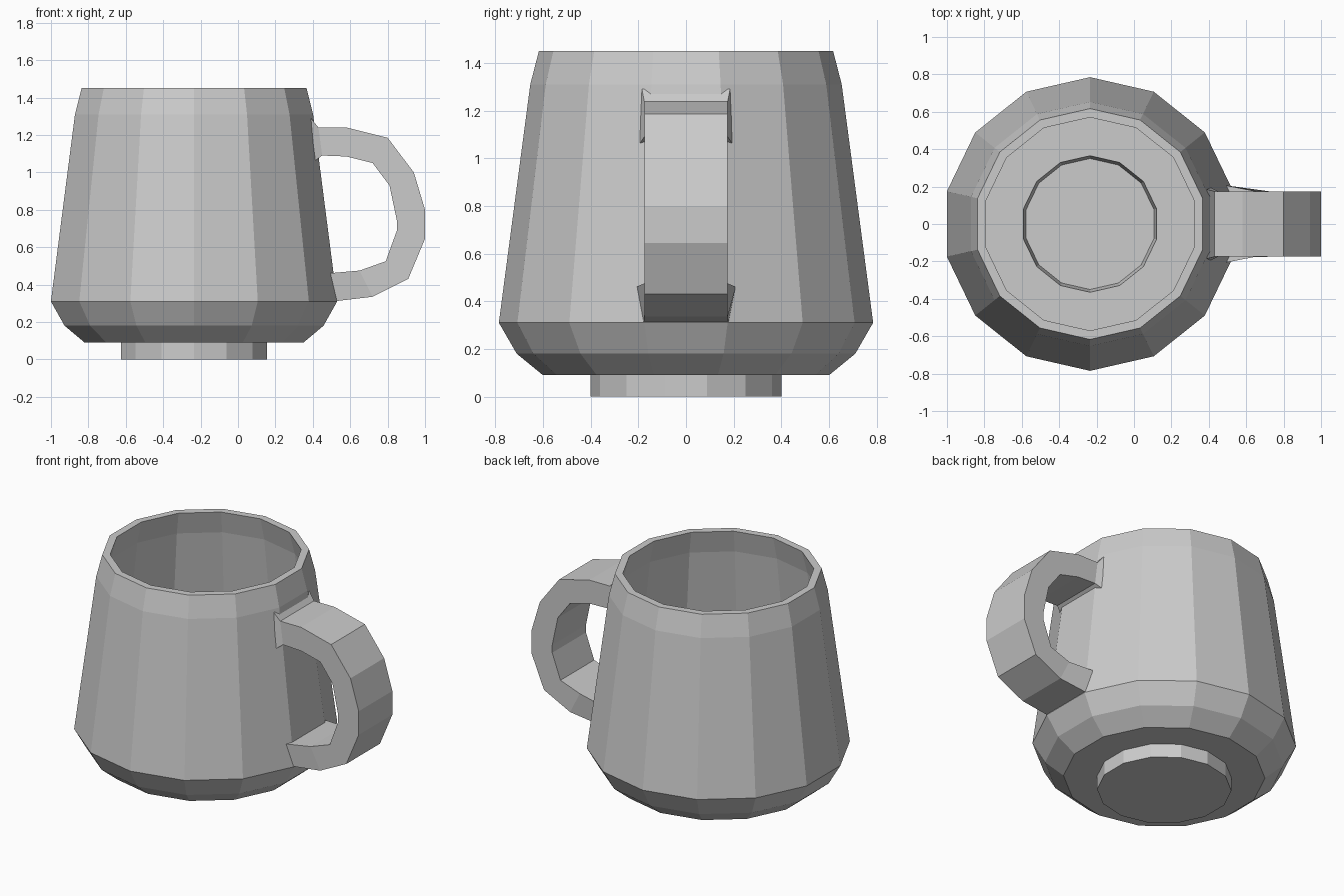
import bpy, bmesh, math

cube = bpy.data.objects.get("Cube")
if cube:
    bpy.data.objects.remove(cube, do_unlink=True)

SIDES = 14
CENTRE_X = -0.235

clay = bpy.data.materials.new("plain grey")
clay.use_nodes = True
grey = (0.6, 0.6, 0.6, 1)
clay.diffuse_color = grey
clay.node_tree.nodes["Principled BSDF"].inputs["Base Color"].default_value = grey


def finish(bm, name):
    bmesh.ops.recalc_face_normals(bm, faces=bm.faces)
    mesh = bpy.data.meshes.new(name)
    bm.to_mesh(mesh)
    bm.free()
    mesh.materials.append(clay)
    obj = bpy.data.objects.new(name, mesh)
    bpy.context.collection.objects.link(obj)
    return obj


def loft(rings, name):
    """Join rings of points with quads and close both ends."""
    bm = bmesh.new()
    loops = [[bm.verts.new(p) for p in ring] for ring in rings]
    for a, b in zip(loops, loops[1:]):
        for i in range(len(a)):
            j = (i + 1) % len(a)
            bm.faces.new((a[i], a[j], b[j], b[i]))
    bm.faces.new(loops[0])
    bm.faces.new(loops[-1])
    return finish(bm, name)


def circle(radius, z):
    angles = [(k + 0.5) * math.tau / SIDES for k in range(SIDES)]
    return [(CENTRE_X + radius * math.cos(a), radius * math.sin(a), z) for a in angles]


# Mug body: up the outside from the foot, over the rim, down to the inner floor
outside = [(0.40, 0), (0.40, 0.09), (0.60, 0.09), (0.71, 0.18),
           (0.785, 0.31), (0.653, 1.31), (0.617, 1.45)]
inside = [(0.57, 1.45), (0.608, 1.30), (0.738, 0.32), (0.67, 0.21),
          (0.58, 0.135), (0.365, 0.135), (0.35, 0.045)]
loft([circle(r, z) for r, z in outside + inside], "mug_body")

# Handle: outer and inner outlines in the xz plane, from the top joint to the bottom
outer = [(0.39, 1.29), (0.43, 1.24), (0.58, 1.24), (0.80, 1.185), (0.94, 1.0),
         (1.0, 0.80), (1.0, 0.645), (0.91, 0.43), (0.72, 0.335), (0.525, 0.312)]
inner = [(0.41, 1.06), (0.45, 1.09), (0.58, 1.085), (0.72, 1.05), (0.81, 0.93),
         (0.85, 0.74), (0.85, 0.69), (0.79, 0.525), (0.65, 0.475), (0.48, 0.46)]
half = 0.175
flare_outer = {0: 0.185, 9: 0.178}
flare_inner = {0: 0.195, 9: 0.208}
rings = []
for i, ((ox, oz), (ix, iz)) in enumerate(zip(outer, inner)):
    wo, wi = flare_outer.get(i, half), flare_inner.get(i, half)
    rings.append([(ox, -wo, oz), (ox, wo, oz), (ix, wi, iz), (ix, -wi, iz)])
loft(rings, "handle")
